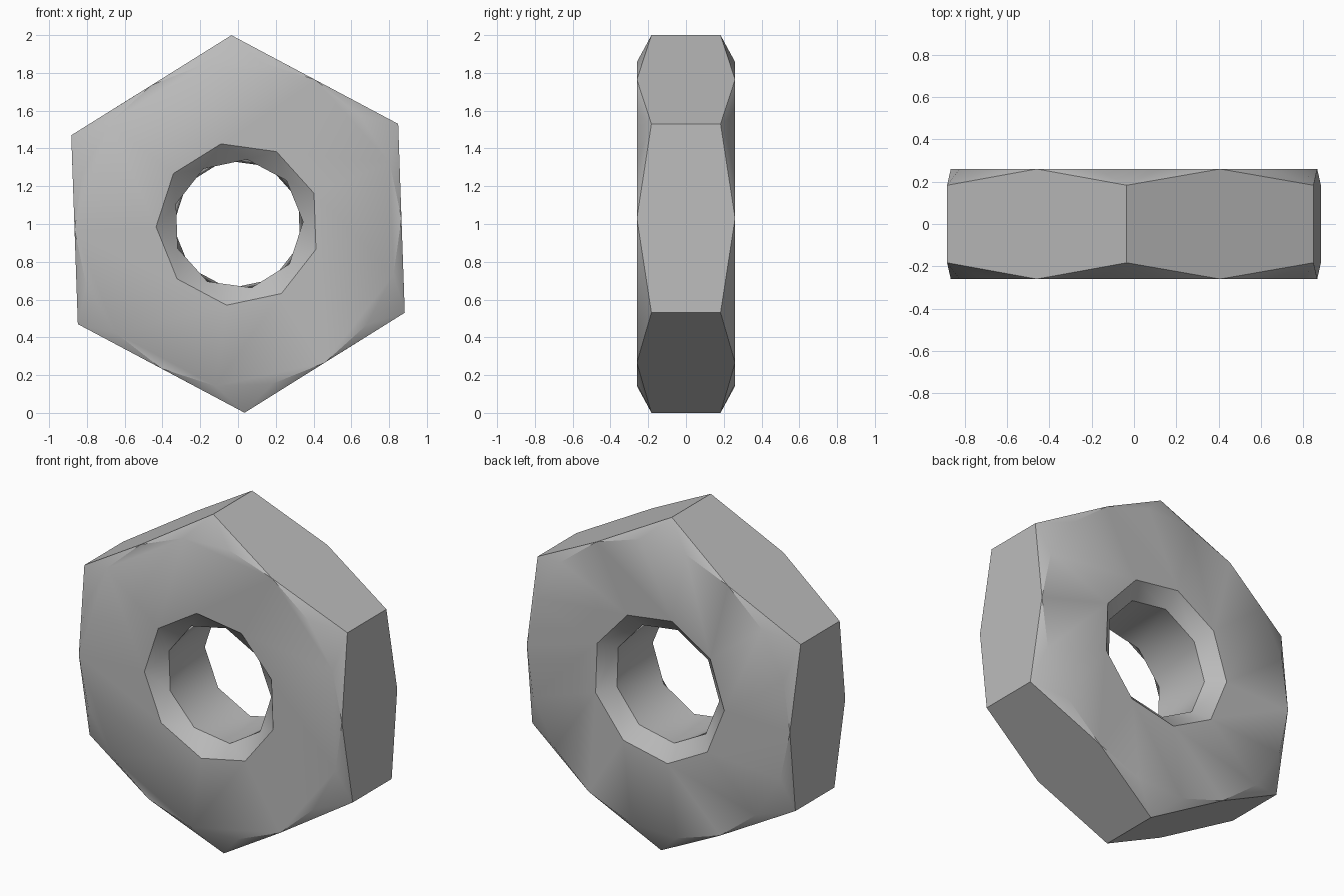
import bpy, bmesh
from math import cos, sin, radians

if "Cube" in bpy.data.objects:
    bpy.data.objects.remove(bpy.data.objects["Cube"], do_unlink=True)

TILT = 2            # small roll of the nut, degrees
HALF = 0.26         # half thickness at the flat faces
CORNER = 0.183      # half thickness at the hexagon corners
BORE = 0.18         # half length of the straight bore

steel = bpy.data.materials.new("steel_grey")
grey = (0.5, 0.5, 0.5, 1)
steel.diffuse_color = grey
steel.use_nodes = True
steel.node_tree.nodes["Principled BSDF"].inputs["Base Color"].default_value = grey

bm = bmesh.new()


def ring(count, radius, y, start):
    """Evenly spaced points around the nut's axis."""
    angles = [radians(start + 360 * i / count) for i in range(count)]
    return [bm.verts.new((radius * cos(a), y, 1 + radius * sin(a))) for a in angles]


def face(*verts):
    bm.faces.new(verts)


def nxt(points, i):
    return points[i % len(points)]


def build_end(side, bore_turn):
    """One end of the nut: corner chamfers, flat face and hole countersink."""
    corners = ring(6, 1.0, side * CORNER, TILT + 30)
    outline = ring(18, 0.866, side * HALF, TILT)
    rim = ring(9, 0.434, side * HALF, TILT + 20)
    bore = ring(9, 0.345, side * BORE, TILT + bore_turn)
    # chamfer fans at the hexagon corners
    for k in range(6):
        for i in range(3 * k, 3 * k + 3):
            face(corners[k], outline[i], nxt(outline, i + 1))
    # flat annular face and countersink
    for j in range(9):
        a, b = rim[j], nxt(rim, j + 1)
        face(a, outline[2 * j + 1], nxt(outline, 2 * j + 2), nxt(outline, 2 * j + 3), b)
        if bore_turn:
            face(a, b, nxt(bore, j + 1), bore[j])
        else:
            face(a, bore[j], nxt(bore, j + 1))
            face(a, nxt(bore, j + 1), b)
    return corners, outline, bore


front_corners, front_outline, front_bore = build_end(-1, 0)
back_corners, back_outline, back_bore = build_end(1, 20)

# six side flats
for k in range(6):
    m = (3 * k + 3) % 18
    face(front_corners[k], front_outline[m], nxt(front_corners, k + 1),
         nxt(back_corners, k + 1), back_outline[m], back_corners[k])

# twisted bore of alternating triangles
for j in range(9):
    face(front_bore[j], back_bore[j], nxt(front_bore, j + 1))
    face(back_bore[j], nxt(back_bore, j + 1), nxt(front_bore, j + 1))

bmesh.ops.recalc_face_normals(bm, faces=bm.faces)
mesh = bpy.data.meshes.new("hex_nut")
bm.to_mesh(mesh)
bm.free()
mesh.materials.append(steel)

nut = bpy.data.objects.new("hex_nut", mesh)
bpy.context.collection.objects.link(nut)
bpy.ops.object.select_all(action="DESELECT")
nut.select_set(True)
bpy.context.view_layer.objects.active = nut
bpy.ops.object.shade_smooth_by_angle(angle=radians(30))
